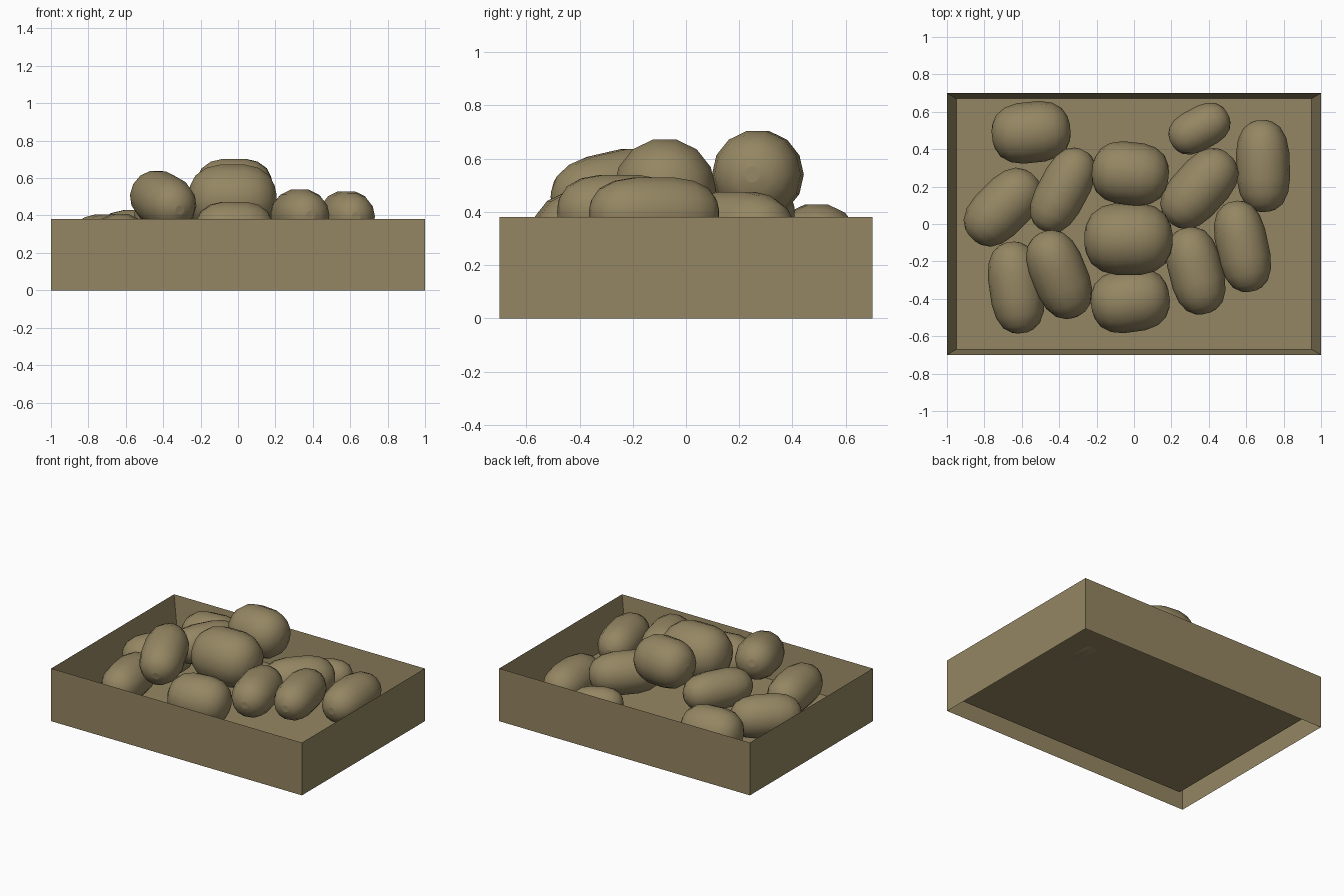
import bpy, bmesh, math
from mathutils import Euler

cube = bpy.data.objects.get("Cube")
if cube:
    bpy.data.objects.remove(cube, do_unlink=True)

brown = bpy.data.materials.new("tan_brown")
brown.use_nodes = True
COLOR = (0.30, 0.24, 0.125, 1)
brown.diffuse_color = COLOR
brown.node_tree.nodes["Principled BSDF"].inputs["Base Color"].default_value = COLOR


def make_object(name, bm):
    mesh = bpy.data.meshes.new(name)
    bm.to_mesh(mesh)
    bm.free()
    mesh.materials.append(brown)
    obj = bpy.data.objects.new(name, mesh)
    bpy.context.collection.objects.link(obj)
    return obj


def bridge(bm, a, b):
    n = len(a)
    for i in range(n):
        j = (i + 1) % n
        bm.faces.new((a[i], a[j], b[j], b[i]))


def make_crate():
    # Upright outer walls, sloping inner walls and a raised floor
    bm = bmesh.new()
    loops = []
    for hx, hy, z in ((1, 0.7, 0), (1, 0.7, 0.38), (0.95, 0.67, 0.1)):
        loops.append([bm.verts.new((sx * hx, sy * hy, z))
                      for sx, sy in ((-1, -1), (1, -1), (1, 1), (-1, 1))])
    for a, b in zip(loops, loops[1:]):
        bridge(bm, a, b)
    bm.faces.new(loops[-1])
    return make_object("crate", bm)


# Blunt oval half outline: position along the length, radius
HALF = [(1, 0.17), (0.96, 0.4), (0.84, 0.68), (0.6, 0.89), (0.28, 0.985)]
PROFILE = HALF + [(-t, r) for t, r in reversed(HALF)]
SIDES = 14


def make_fruit(name, x, y, z, half_length, radius, yaw, pitch=0):
    bm = bmesh.new()
    rings = []
    for t, r in PROFILE:
        ring = []
        for i in range(SIDES):
            a = math.tau * i / SIDES
            ring.append(bm.verts.new((t * half_length,
                                      r * radius * math.cos(a),
                                      r * radius * math.sin(a))))
        rings.append(ring)
    for a, b in zip(rings, rings[1:]):
        bridge(bm, a, b)
    bm.faces.new(rings[0])
    bm.faces.new(rings[-1])
    bmesh.ops.recalc_face_normals(bm, faces=bm.faces)
    for face in bm.faces:
        face.smooth = len(face.verts) == 4
    obj = make_object(name, bm)
    obj.location = (x, y, z)
    obj.rotation_euler = Euler((0, math.radians(pitch), math.radians(yaw)))


make_crate()

# Fruit: centre, half length, radius, yaw, pitch
FRUIT = [
    (-0.55, 0.49, 0.27, 0.21, 0.165, 6),
    (-0.70, 0.09, 0.26, 0.235, 0.15, 45),
    (-0.38, 0.18, 0.40, 0.24, 0.135, 62),
    (-0.02, 0.27, 0.54, 0.205, 0.17, -6),
    (-0.03, -0.08, 0.485, 0.235, 0.195, 0),
    (-0.02, -0.41, 0.31, 0.21, 0.17, 8),
    (-0.63, -0.34, 0.27, 0.245, 0.145, 98),
    (-0.40, -0.27, 0.48, 0.245, 0.15, -68, 12),
    (0.33, -0.25, 0.40, 0.235, 0.145, 104),
    (0.58, -0.12, 0.395, 0.245, 0.14, 102),
    (0.35, 0.19, 0.33, 0.24, 0.15, 48),
    (0.35, 0.51, 0.23, 0.17, 0.115, 28),
    (0.69, 0.31, 0.235, 0.245, 0.145, 92),
]
for number, values in enumerate(FRUIT, 1):
    make_fruit(f"fruit_{number}", *values)
